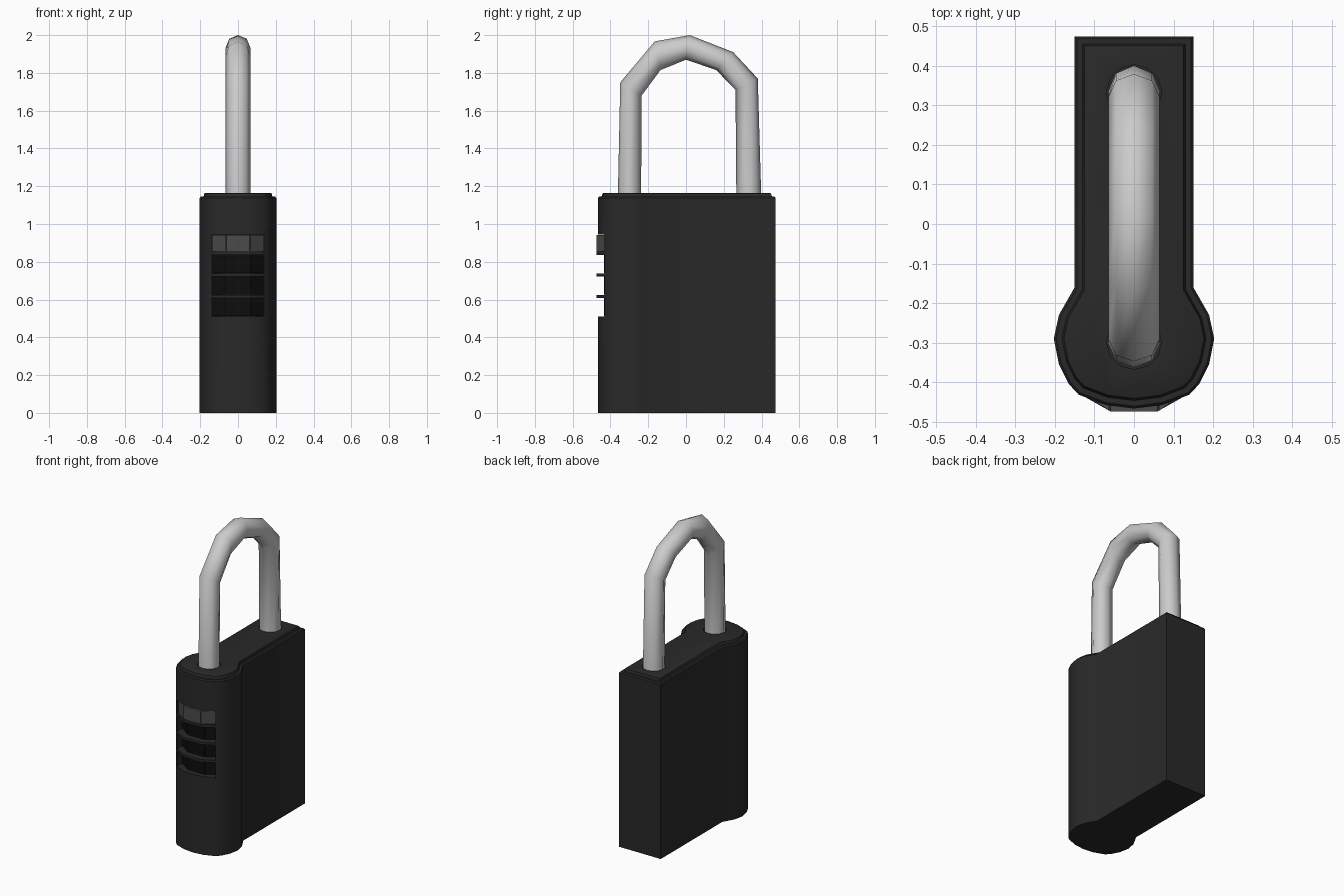
import bpy, bmesh, math
from mathutils import Vector

if "Cube" in bpy.data.objects:
    bpy.data.objects.remove(bpy.data.objects["Cube"])


def material(name, v):
    m = bpy.data.materials.new(name)
    m.diffuse_color = (v, v, v, 1)
    m.use_nodes = True
    m.node_tree.nodes["Principled BSDF"].inputs["Base Color"].default_value = m.diffuse_color
    return m


BLACK = material("black_shell", 0.022)
DEEP = material("dark_recess", 0.004)
DIAL = material("dial_grey", 0.07)


def loft(name, rings, mat=None):
    """Skin a list of equal-length rings and cap both ends."""
    bm = bmesh.new()
    vs = [[bm.verts.new(p) for p in r] for r in rings]
    n = len(rings[0])
    for a, b in zip(vs, vs[1:]):
        for i in range(n):
            j = (i + 1) % n
            bm.faces.new((a[i], a[j], b[j], b[i]))
    bm.faces.new(vs[0][::-1])
    bm.faces.new(vs[-1])
    bmesh.ops.recalc_face_normals(bm, faces=bm.faces)
    me = bpy.data.meshes.new(name)
    bm.to_mesh(me)
    bm.free()
    ob = bpy.data.objects.new(name, me)
    bpy.context.collection.objects.link(ob)
    if mat:
        me.materials.append(mat)
    return ob


def at_z(pts, z):
    return [(p[0], p[1], z) for p in pts]


def prism(name, pts, z0, z1, mat=None):
    return loft(name, [at_z(pts, z0), at_z(pts, z1)], mat)


def inset(pts, d):
    """Mitred inward offset of a counter-clockwise outline."""
    out = []
    for i, p in enumerate(pts):
        p, a, b = Vector(p), Vector(pts[i - 1]), Vector(pts[(i + 1) % len(pts)])
        e, f = (p - a).normalized(), (b - p).normalized()
        n1, n2 = Vector((-e.y, e.x)), Vector((-f.y, f.x))
        m = (n1 + n2).normalized()
        out.append(p + m * d / m.dot(n1))
    return out


def smooth(ob, deg):
    bpy.ops.object.select_all(action='DESELECT')
    ob.select_set(True)
    bpy.context.view_layer.objects.active = ob
    bpy.ops.object.shade_smooth_by_angle(angle=math.radians(deg))


def cut(ob, cutter):
    cutter.hide_render = True
    mod = ob.modifiers.new("cut", 'BOOLEAN')
    mod.operation, mod.solver, mod.object = 'DIFFERENCE', 'EXACT', cutter
    bpy.context.view_layer.objects.active = ob
    bpy.ops.object.modifier_apply(modifier=mod.name)
    bpy.data.objects.remove(cutter)


# Body: keyhole-shaped outline with a stepped lip at the top
half = [(0.072, -0.458), (0.14, -0.432), (0.165, -0.405), (0.19, -0.355),
        (0.203, -0.29), (0.19, -0.23), (0.15, -0.16), (0.15, 0.475)]
outline = [(0, -0.467)] + half + [(-x, y) for x, y in reversed(half)]
body = loft("lock_body", [at_z(outline, 0), at_z(outline, 1.138),
                          at_z(inset(outline, 0.006), 1.145),
                          at_z(inset(outline, 0.02), 1.145),
                          at_z(inset(outline, 0.025), 1.162),
                          at_z(inset(outline, 0.03), 1.165)], BLACK)

# Shackle holes
for y in (-0.298, 0.333):
    hole = [(0.07 * math.cos(i * math.tau / 12), y + 0.07 * math.sin(i * math.tau / 12))
            for i in range(12)]
    cut(body, prism("hole_cutter", hole, 1.09, 1.3, DEEP))

# Dial windows
windows = [(0.51, 0.609), (0.625, 0.723), (0.738, 0.837), (0.856, 0.945)]
for z0, z1 in windows:
    box = [(-0.14, -0.6), (0.14, -0.6), (0.14, -0.38), (-0.14, -0.38)]
    cut(body, prism("window_cutter", box, z0, z1, DEEP))
smooth(body, 32)

# Dials: faceted ring segments, three facets per window, only the top one raised
for row, (z0, z1) in enumerate(windows):
    top = row == 3
    dy, mat = (0, DIAL) if top else (0.042, DEEP)
    for side, label in ((-1, "left"), (0, "middle"), (1, "right")):
        if side:
            pts = [(side * 0.063, -0.473 + dy), (side * 0.138, -0.419 + dy),
                   (side * 0.138, -0.37), (side * 0.063, -0.37)]
        else:
            pts = [(-0.06, -0.475 + dy), (0.06, -0.475 + dy), (0.06, -0.37), (-0.06, -0.37)]
        prism(f"dial_{row + 1}_{label}", pts, z0 + 0.002, z1 - 0.002, mat)

# Separator bars between the windows
bar = [(-0.138, -0.43), (-0.06, -0.474), (0.06, -0.474), (0.138, -0.43), (0.138, -0.40), (-0.138, -0.40)]
for (_, a), (b, _) in zip(windows, windows[1:]):
    prism("separator_bar", bar, a, b, BLACK)

# Shackle: low-poly bent tube, given by outer and inner (y, z) at each bend
bends = [((-0.362, 1.09), (-0.238, 1.09)), ((-0.348, 1.75), (-0.235, 1.68)),
         ((-0.165, 1.967), (-0.135, 1.815)), ((0.02, 2.0), (0.0, 1.87)),
         ((0.25, 1.91), (0.16, 1.815)), ((0.38, 1.77), (0.262, 1.71)),
         ((0.4, 1.09), (0.267, 1.09))]
rings = []
for o, i in bends:
    o, i = Vector((0, *o)), Vector((0, *i))
    mid, r = (o + i) / 2, (o - i) / 2
    rings.append([mid + r * math.cos(k * math.tau / 8)
                  + Vector((0.065, 0, 0)) * math.sin(k * math.tau / 8) for k in range(8)])
shackle = loft("shackle", rings)
smooth(shackle, 50)
